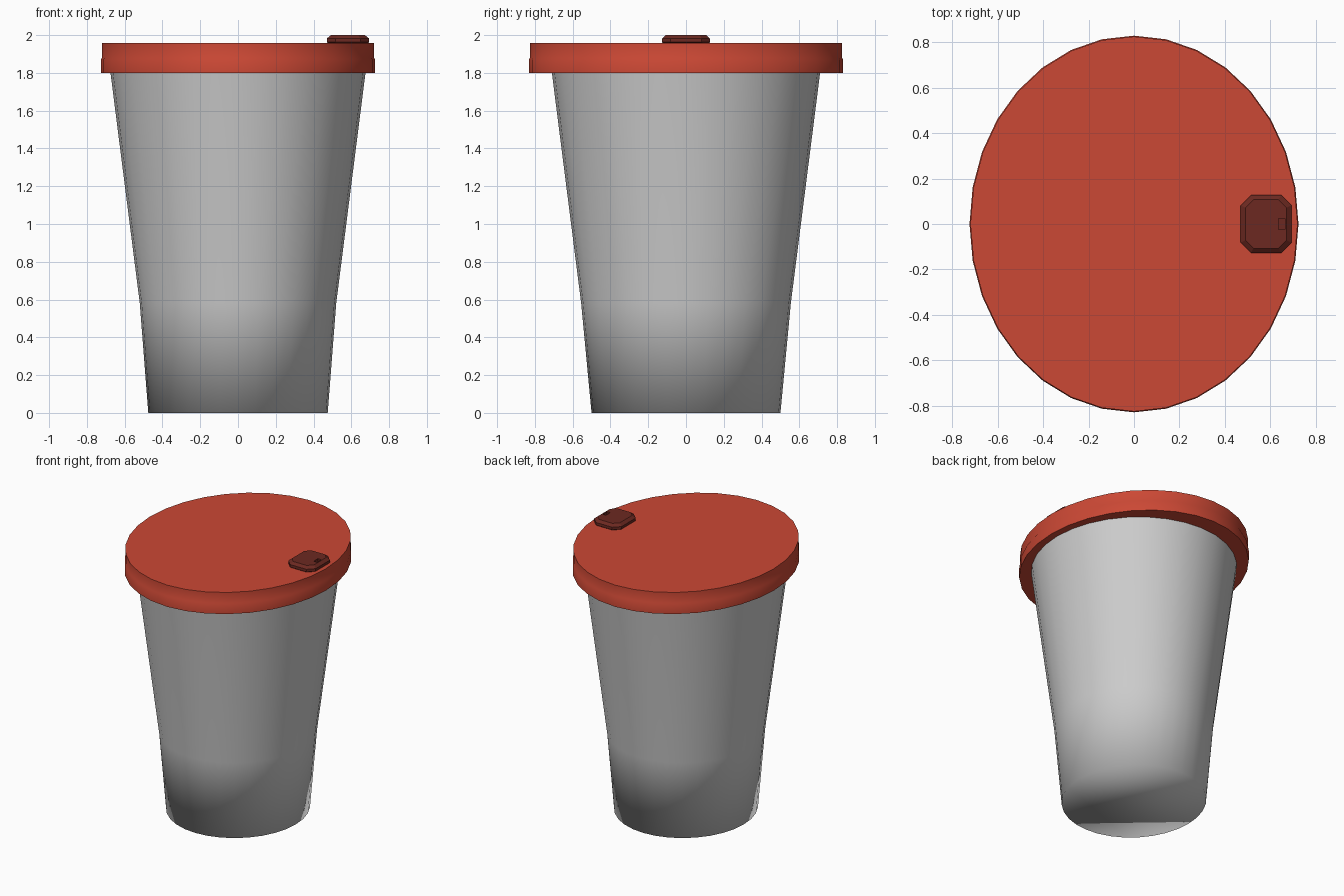
import bpy, bmesh, math

if "Cube" in bpy.data.objects:
    bpy.data.objects.remove(bpy.data.objects["Cube"])


def material(name, rgb):
    m = bpy.data.materials.new(name)
    m.diffuse_color = (*rgb, 1)
    m.use_nodes = True
    m.node_tree.nodes["Principled BSDF"].inputs["Base Color"].default_value = m.diffuse_color
    return m


def loft(name, rings, mat=None):
    """Skin a stack of equal-sized point rings and cap both ends."""
    bm = bmesh.new()
    loops = [[bm.verts.new(p) for p in ring] for ring in rings]
    n = len(loops[0])
    for a, b in zip(loops, loops[1:]):
        for i in range(n):
            j = (i + 1) % n
            bm.faces.new((a[i], a[j], b[j], b[i]))
    bm.faces.new(loops[0][::-1])
    bm.faces.new(loops[-1])
    bmesh.ops.recalc_face_normals(bm, faces=bm.faces)
    mesh = bpy.data.meshes.new(name)
    bm.to_mesh(mesh)
    bm.free()
    ob = bpy.data.objects.new(name, mesh)
    bpy.context.collection.objects.link(ob)
    if mat:
        mesh.materials.append(mat)
    return ob


def oval(rx, ry, z, n=32):
    return [(rx * math.cos(2 * math.pi * i / n), ry * math.sin(2 * math.pi * i / n), z)
            for i in range(n)]


def cut_rect(cx, hx, hy, c, z):
    """Rectangle with clipped corners."""
    pts = [(hx, -hy + c), (hx, hy - c), (hx - c, hy), (-hx + c, hy),
           (-hx, hy - c), (-hx, -hy + c), (-hx + c, -hy), (hx - c, -hy)]
    return [(cx + x, y, z) for x, y in pts]


red = material("lid_red", (0.6, 0.065, 0.035))
dark_red = material("tab_dark_red", (0.15, 0.022, 0.015))

# Tapered oval cup, softly shaded right around the base
cup = loft("cup_body", [oval(0.475, 0.50, 0), oval(0.52, 0.555, 0.58),
                        oval(0.675, 0.71, 1.8), oval(0.68, 0.715, 1.84)])
cup.data.shade_smooth()

# Wide lid with a very shallow step halfway up its rim
lid = loft("lid", [oval(0.725, 0.83, 1.80), oval(0.725, 0.83, 1.872),
                   oval(0.721, 0.826, 1.88), oval(0.721, 0.826, 1.958)], red)
lid.data.shade_smooth()
bpy.context.view_layer.objects.active = lid
lid.select_set(True)
bpy.ops.object.shade_smooth_by_angle(angle=math.radians(60))
lid.select_set(False)

# Faceted sip tab
tab = loft("sip_tab", [cut_rect(0.582, 0.09, 0.107, 0.035, 1.945),
                       cut_rect(0.582, 0.112, 0.127, 0.045, 1.963),
                       cut_rect(0.582, 0.112, 0.127, 0.045, 1.982),
                       cut_rect(0.582, 0.09, 0.107, 0.035, 2.0)], dark_red)

# Small sip hole sunk into the tab
bpy.ops.mesh.primitive_cube_add(size=1, location=(0.651, 0, 2.0))
cutter = bpy.context.object
cutter.name = "sip_hole_cutter"
cutter.scale = (0.028, 0.05, 0.05)
cutter.hide_render = True
mod = tab.modifiers.new("hole", 'BOOLEAN')
mod.operation = 'DIFFERENCE'
mod.solver = 'EXACT'
mod.object = cutter
bpy.context.view_layer.objects.active = tab
bpy.ops.object.modifier_apply(modifier=mod.name)
bpy.data.objects.remove(cutter)
